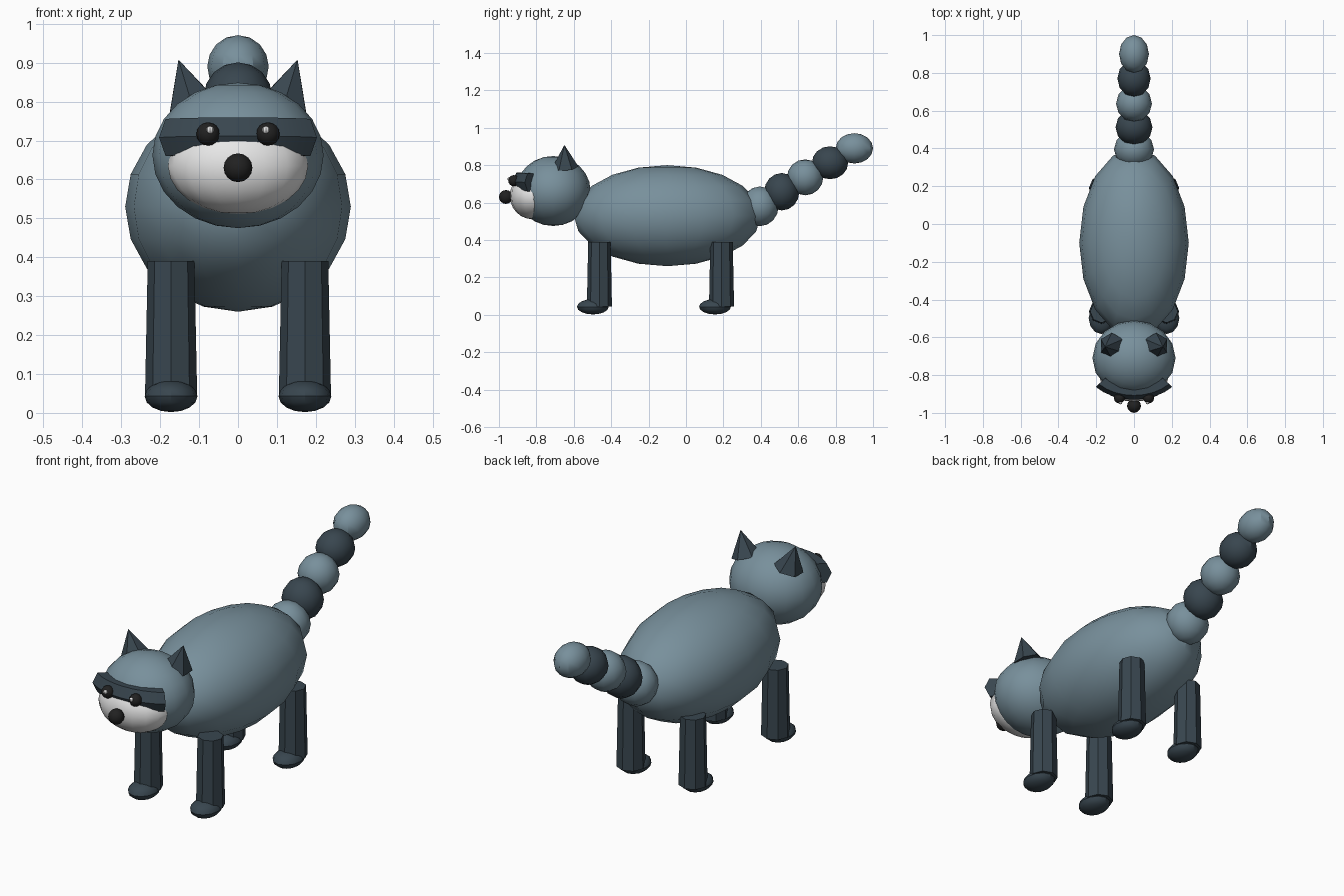
import bpy, bmesh, math
from mathutils import Vector, Matrix

if "Cube" in bpy.data.objects:
    bpy.data.objects.remove(bpy.data.objects["Cube"])


def material(name, rgb):
    m = bpy.data.materials.new(name)
    m.diffuse_color = (*rgb, 1)
    m.use_nodes = True
    m.node_tree.nodes["Principled BSDF"].inputs["Base Color"].default_value = m.diffuse_color
    return m


FUR = material("grey_blue_fur", (0.188, 0.279, 0.332))
DARK = material("dark_slate_fur", (0.040, 0.061, 0.078))
PALE = material("pale_muzzle", (0.87, 0.87, 0.87))
BLACK = material("black", (0.0152, 0.0152, 0.0152))
WHITE = material("white", (1.0, 1.0, 1.0))


def finish(name, bm, mat, smooth=False):
    bmesh.ops.recalc_face_normals(bm, faces=bm.faces)
    me = bpy.data.meshes.new(name)
    bm.to_mesh(me)
    bm.free()
    me.materials.append(mat)
    ob = bpy.data.objects.new(name, me)
    bpy.context.collection.objects.link(ob)
    if smooth:
        bpy.ops.object.select_all(action='DESELECT')
        ob.select_set(True)
        bpy.context.view_layer.objects.active = ob
        bpy.ops.object.shade_smooth_by_angle(angle=math.radians(32))
    return ob


def ellipsoid(name, centre, radii, mat, seg=16, rings=10):
    bm = bmesh.new()
    bmesh.ops.create_uvsphere(bm, u_segments=seg, v_segments=rings, radius=1)
    bmesh.ops.transform(bm, matrix=Matrix.Translation(centre) @ Matrix.Diagonal((*radii, 1)), verts=bm.verts)
    return finish(name, bm, mat, True)


def cone(name, base, tip, r1, r2, sides, mat, turn=0):
    base, tip = Vector(base), Vector(tip)
    axis = tip - base
    bm = bmesh.new()
    bmesh.ops.create_cone(bm, cap_ends=True, segments=sides, radius1=r1, radius2=r2, depth=axis.length)
    rot = Vector((0, 0, 1)).rotation_difference(axis).to_matrix().to_4x4()
    bmesh.ops.transform(bm, matrix=Matrix.Translation((base + tip) / 2) @ rot @ Matrix.Rotation(turn, 4, 'Z'),
                        verts=bm.verts)
    return finish(name, bm, mat)


# Body, head and muzzle
ellipsoid("body", (0, -0.10, 0.53), (0.29, 0.50, 0.27), FUR)
ellipsoid("head", (0, -0.71, 0.662), (0.22, 0.20, 0.187), FUR, 16, 12)
ellipsoid("muzzle", (0, -0.82, 0.635), (0.18, 0.122, 0.124), PALE, 16, 12)
ellipsoid("nose", (0, -0.963, 0.63), (0.037, 0.037, 0.037), BLACK, 12, 8)

# Eye mask: hexagonal tube curved around the face
bm = bmesh.new()
rows = []
N = 8
for i in range(N + 1):
    t = -1 + 2 * i / N
    a = t * math.radians(48)
    c = Vector((0.228 * math.sin(a), -0.725 - 0.16 * math.cos(a), 0.712 - 0.004 * t * t))
    out = Vector((math.sin(a), -math.cos(a), 0))
    rows.append([bm.verts.new(c + out * 0.045 * math.cos(k * math.pi / 3)
                              + Vector((0, 0, 0.055 * math.sin(k * math.pi / 3)))) for k in range(6)])
for p, q in zip(rows, rows[1:]):
    for k in range(6):
        bm.faces.new((p[k], p[(k + 1) % 6], q[(k + 1) % 6], q[k]))
bm.faces.new(rows[0])
bm.faces.new(rows[-1])
finish("eye_mask", bm, DARK, True)

# Mirrored parts
for side, s in (("left", 1), ("right", -1)):
    ellipsoid(f"{side}_eye", (s * 0.077, -0.92, 0.717), (0.03, 0.03, 0.03), BLACK, 12, 8)
    ellipsoid(f"{side}_eye_glint", (s * 0.072, -0.945, 0.727), (0.01, 0.01, 0.01), WHITE, 8, 6)
    cone(f"{side}_ear", (s * 0.117, -0.645, 0.79), (s * 0.153, -0.65, 0.908), 0.07, 0, 6, DARK)
    for end, y in (("front", -0.463), ("rear", 0.19)):
        cone(f"{end}_{side}_leg", (s * 0.172, y, 0.045), (s * 0.172, y, 0.39), 0.067, 0.06, 8, DARK)
        ellipsoid(f"{end}_{side}_foot", (s * 0.172, y - 0.035, 0.043), (0.068, 0.085, 0.041), DARK, 12, 8)

# Ringed tail
tail = [(0.395, 0.58, 0.106, 0.10, 0.106), (0.512, 0.658, 0.098, 0.094, 0.10),
        (0.637, 0.735, 0.095, 0.097, 0.096), (0.77, 0.813, 0.088, 0.097, 0.088),
        (0.90, 0.89, 0.079, 0.10, 0.081)]
for i, (y, z, rx, ry, rz) in enumerate(tail):
    ellipsoid(f"tail_ring_{i + 1}", (0, y, z), (rx, ry, rz), DARK if i % 2 else FUR, 12, 8)
